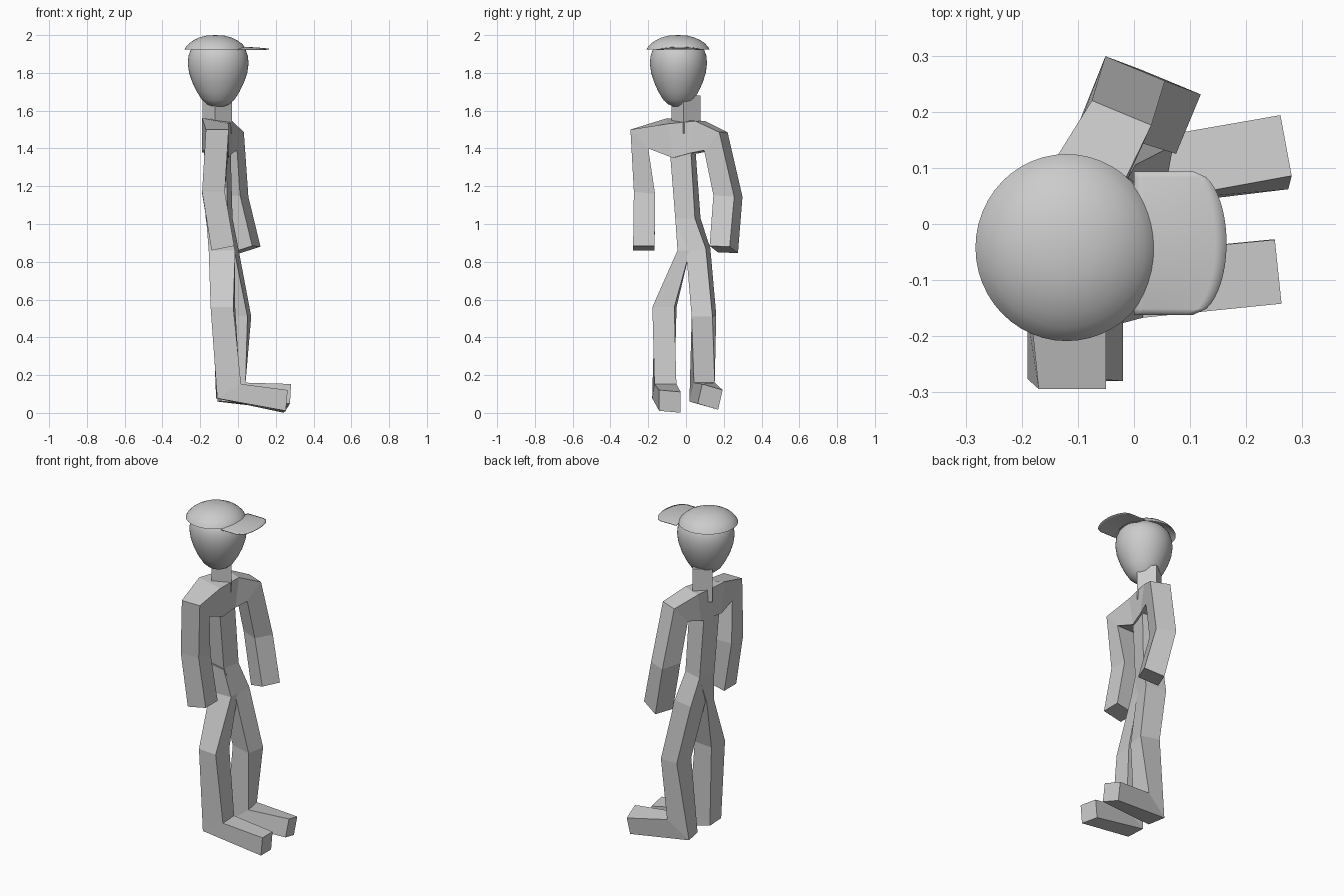
import bpy, bmesh, math
from mathutils import Vector

if "Cube" in bpy.data.objects:
    bpy.data.objects.remove(bpy.data.objects["Cube"])


def finish(name, bm, smooth=False):
    if not smooth or name != "brim":
        bmesh.ops.recalc_face_normals(bm, faces=bm.faces[:])
    me = bpy.data.meshes.new(name)
    bm.to_mesh(me)
    bm.free()
    ob = bpy.data.objects.new(name, me)
    bpy.context.collection.objects.link(ob)
    for p in me.polygons:
        p.use_smooth = smooth
    return ob


def limb(name, rings):
    """Four-sided loft; each ring is (centre, half forward, half sideways)."""
    bm = bmesh.new()
    loops = []
    for c, u, v in rings:
        c, u, v = Vector(c), Vector(u), Vector(v)
        loops.append([bm.verts.new(c + a * u + b * v)
                      for a, b in ((-1, 1), (1, 1), (1, -1), (-1, -1))])
    for a, b in zip(loops, loops[1:]):
        for i in range(4):
            j = (i + 1) % 4
            bm.faces.new((a[i], a[j], b[j], b[i]))
    bm.faces.new(loops[0])
    bm.faces.new(loops[-1])
    return finish(name, bm)


def lathe(name, centre, profile, sx, sy, seg=48):
    """Smooth elliptical turning of (radius, z) points; ends lie on the axis."""
    bm = bmesh.new()
    vs = [bm.verts.new((r, 0, z)) for r, z in profile]
    es = [bm.edges.new(p) for p in zip(vs, vs[1:])]
    bmesh.ops.spin(bm, geom=vs + es, axis=(0, 0, 1), cent=(0, 0, 0),
                   steps=seg, angle=math.tau)
    bmesh.ops.remove_doubles(bm, verts=bm.verts[:], dist=1e-4)
    for v in bm.verts:
        v.co.x = v.co.x * sx + centre[0]
        v.co.y = v.co.y * sy + centre[1]
    ob = finish(name, bm, True)
    return ob


# Arms and shoulders: one chain from right hand to left hand
limb("arms_and_shoulders", [
    ((-.08, -.223, .872), (.06, 0, .012), (0, -.057, 0)),
    ((-.13, -.22, 1.165), (.06, 0, 0), (0, -.056, .005)),
    ((-.11, -.247, 1.45), (.06, 0, 0), (0, -.047, .05)),
    ((-.12, -.085, 1.455), (.07, 0, -.015), (0, -.015, .09)),
    ((-.09, .06, 1.46), (.06, -.025, 0), (0, .015, .085)),
    ((-.04, .158, 1.438), (.053, -.022, 0), (.018, .04, .048)),
    ((-.02, .222, 1.148), (.053, -.022, 0), (.022, .055, -.004)),
    ((.044, .2, .865), (.053, -.022, .017), (.022, .053, -.002)),
])

# Torso running down into the left leg and foot
limb("torso_and_left_leg", [
    ((-.11, -.02, 1.42), (.058, -.012, 0), (.012, .056, 0)),
    ((-.10, .01, 1.03), (.058, -.015, 0), (.013, .052, 0)),
    ((-.07, .065, .86), (.062, -.012, 0), (.01, .052, .01)),
    ((0, .095, .515), (.06, -.01, -.005), (.01, .055, 0)),
    ((-.035, .085, .11), (.065, .012, .05), (-.01, .055, 0)),
    ((.268, .128, .085), (.003, .012, .052), (-.01, .054, -.016)),
])

# Right leg and foot, starting inside the waist
limb("right_leg", [
    ((-.10, .008, 1.02), (.056, -.014, 0), (-.012, -.05, 0)),
    ((-.085, -.012, .86), (.07, 0, 0), (0, -.033, 0)),
    ((-.08, -.114, .56), (.06, -.006, 0), (-.005, -.058, 0)),
    ((-.05, -.115, .115), (.063, .006, .038), (.003, -.058, 0)),
    ((.252, -.085, .061), (.005, 0, .055), (.006, -.057, .005)),
])

# Neck
limb("neck", [
    ((-.11, 0, 1.48), (.032, -.045, 0), (.045, .032, 0)),
    ((-.11, 0, 1.68), (.032, -.045, 0), (.045, .032, 0)),
])

# Egg-shaped head
lathe("head", (-.105, -.04), [
    (0, 1.62), (.03, 1.622), (.058, 1.634), (.085, 1.657), (.113, 1.70),
    (.137, 1.75), (.154, 1.80), (.161, 1.85), (.157, 1.89), (.146, 1.92),
    (.125, 1.945), (.07, 1.965), (0, 1.972)], 1, .94)

# Cap dome, open underneath
lathe("cap", (-.12, -.042), [
    (.165, 1.925), (.156, 1.94), (.142, 1.955), (.12, 1.971),
    (.09, 1.986), (.05, 1.997), (0, 2.0)], .985, 1.01)

# Brim: gently crowned grid with a rounded front edge
bm = bmesh.new()
N, M = 24, 8
grid = []
for i in range(N + 1):
    t = -1 + 2 * i / N
    outer = .105 + .06 * math.sqrt(max(0, 1 - t * t))
    row = []
    for j in range(M + 1):
        s = j / M
        x = .0 + s * outer
        z = 1.924 + .014 * (1 - t * t) * (1 - .7 * s * s)
        row.append(bm.verts.new((x, -.034 + .128 * t, z)))
    grid.append(row)
for i in range(N):
    for j in range(M):
        bm.faces.new((grid[i][j], grid[i][j + 1], grid[i + 1][j + 1], grid[i + 1][j]))
brim = finish("brim", bm, True)
mod = brim.modifiers.new("thickness", 'SOLIDIFY')
mod.thickness = .004
